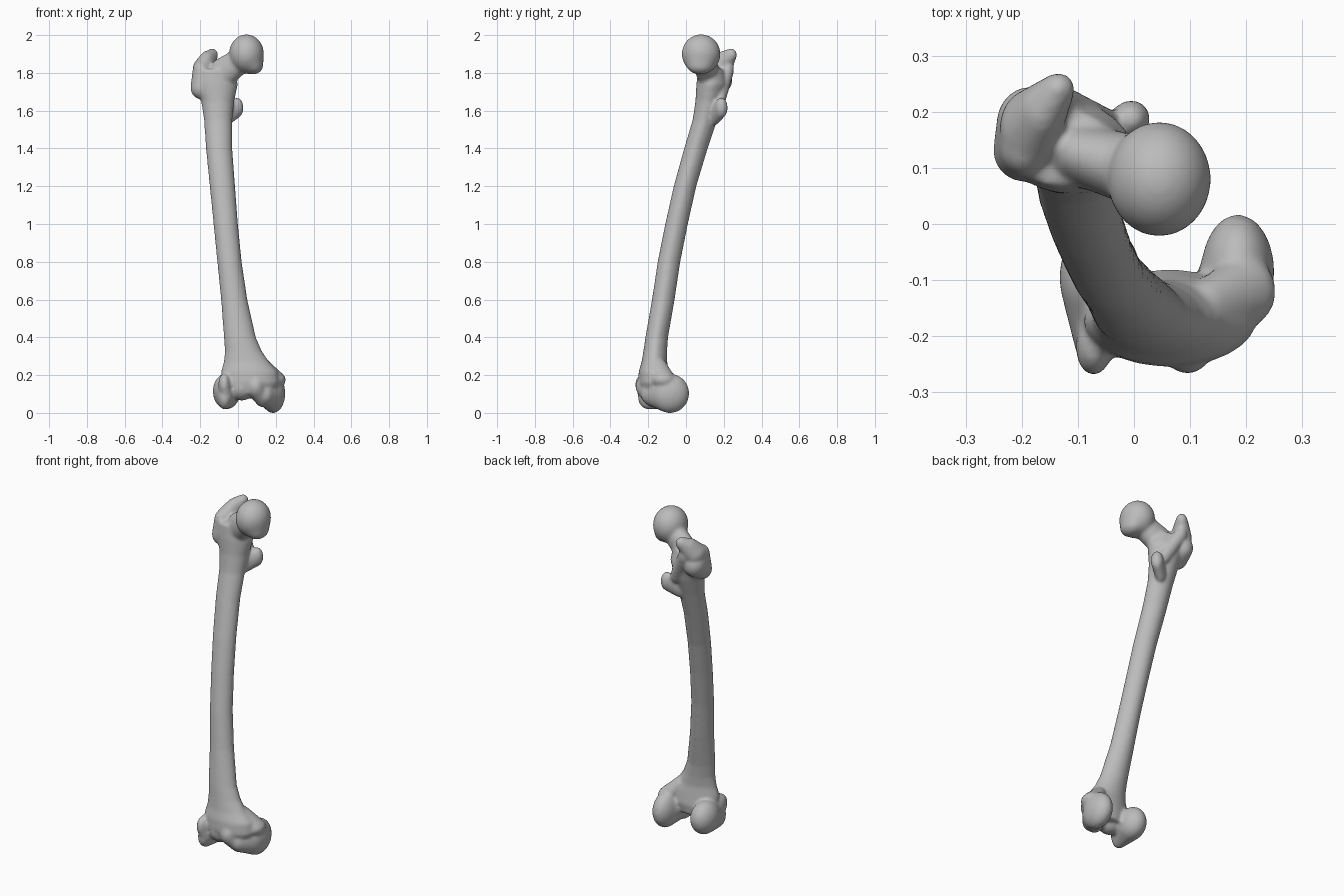
import bpy
import bmesh
import math
from mathutils import Vector

default_cube = bpy.data.objects.get("Cube")
if default_cube:
    bpy.data.objects.remove(default_cube, do_unlink=True)

bm = bmesh.new()


def knob(*balls):
    """Convex lump wrapped around ellipsoids given as x, y, z, radius x, y, z."""
    source = bmesh.new()
    bmesh.ops.create_icosphere(source, subdivisions=4, radius=1)
    verts = []
    for x, y, z, rx, ry, rz in balls:
        for v in source.verts:
            offset = Vector((v.co.x * rx, v.co.y * ry, v.co.z * rz))
            verts.append(bm.verts.new(Vector((x, y, z)) + offset))
    source.free()
    bmesh.ops.convex_hull(bm, input=verts)
    loose = [v for v in bm.verts if not v.link_faces]
    bmesh.ops.delete(bm, geom=loose, context='VERTS')


def loft(sections, sides=40):
    """Tube through level sections given as height, x limits, y limits."""
    rings = []
    for z, x_min, x_max, y_min, y_max in sections:
        ring = []
        for i in range(sides):
            angle = math.tau * i / sides
            c, s = math.cos(angle), math.sin(angle)
            # the section narrows to a soft ridge at the back
            taper = 1 - 0.15 * max(s, 0)
            x = (x_min + x_max) / 2 + (x_max - x_min) / 2 * c * taper
            y = (y_min + y_max) / 2 + (y_max - y_min) / 2 * s
            ring.append(bm.verts.new((x, y, z)))
        rings.append(ring)
    for lower, upper in zip(rings, rings[1:]):
        for i in range(sides):
            j = (i + 1) % sides
            bm.faces.new((lower[i], lower[j], upper[j], upper[i]))
    bm.faces.new(rings[0][::-1])
    bm.faces.new(rings[-1])


# Bowed shaft, flared at both ends
loft([
    (.1, -.08, .19, -.24, -.09),
    (.16, -.09, .22, -.255, -.08),
    (.22, -.09, .21, -.25, -.09),
    (.27, -.075, .165, -.235, -.1),
    (.33, -.07, .125, -.225, -.1),
    (.4, -.075, .095, -.215, -.095),
    (.6, -.09, .05, -.18, -.06),
    (.8, -.11, .02, -.15, -.03),
    (1, -.13, 0, -.11, .01),
    (1.2, -.15, -.015, -.065, .055),
    (1.4, -.17, -.03, -.01, .115),
    (1.55, -.18, -.03, .035, .165),
    (1.65, -.195, -.02, .05, .2),
    (1.74, -.23, 0, .055, .22),
    (1.82, -.22, -.02, .065, .2),
])

# Ball head with a lip on its underside
knob((.045, .08, 1.9, .092, .102, .104),
     (.08, .075, 1.84, .053, .07, .048))

# Neck
knob((.02, .09, 1.87, .055, .065, .07),
     (-.1, .125, 1.78, .05, .055, .095))

# Greater trochanter: broad outer mass rising to a hooked tip
knob((-.195, .13, 1.72, .056, .055, .06),
     (-.185, .18, 1.76, .06, .065, .07),
     (-.195, .14, 1.81, .045, .055, .055))
knob((-.185, .17, 1.82, .055, .07, .06),
     (-.165, .2, 1.87, .04, .05, .045),
     (-.135, .24, 1.895, .03, .03, .035))

# Crest running down the back to the lesser trochanter
knob((-.145, .225, 1.82, .03, .03, .05),
     (-.06, .185, 1.66, .03, .025, .04))
knob((-.005, .187, 1.615, .034, .034, .055),
     (-.06, .15, 1.57, .03, .03, .05))

# Medial condyle and epicondyle
knob((.185, -.085, .103, .065, .102, .104),
     (.145, -.17, .1, .05, .07, .065))
knob((.195, -.12, .175, .058, .065, .045),
     (.13, -.15, .25, .04, .05, .04))

# Lateral condyle
knob((-.06, -.095, .115, .073, .097, .095),
     (-.07, -.2, .085, .038, .055, .067))

# Front groove between two raised lips
knob((-.072, -.218, .15, .032, .052, .06),
     (-.06, -.2, .09, .035, .05, .05))
knob((.095, -.205, .14, .05, .062, .065),
     (.13, -.17, .09, .045, .06, .06))
knob((.02, -.18, .135, .07, .07, .07))

bmesh.ops.recalc_face_normals(bm, faces=bm.faces[:])
mesh = bpy.data.meshes.new("thigh_bone")
bm.to_mesh(mesh)
bm.free()
bone = bpy.data.objects.new("thigh_bone", mesh)
bpy.context.collection.objects.link(bone)

# Fuse the lumps into one skin and soften the joins
remesh = bone.modifiers.new("fuse", 'REMESH')
remesh.mode = 'VOXEL'
remesh.voxel_size = 0.008
remesh.use_smooth_shade = True
soften = bone.modifiers.new("soften", 'SMOOTH')
soften.factor = 0.5
soften.iterations = 10

# Plain grey bone colour
grey = bpy.data.materials.new("bone_grey")
grey.use_nodes = True
colour = (0.5, 0.5, 0.5, 1)
grey.diffuse_color = colour
grey.node_tree.nodes["Principled BSDF"].inputs["Base Color"].default_value = colour
mesh.materials.append(grey)
